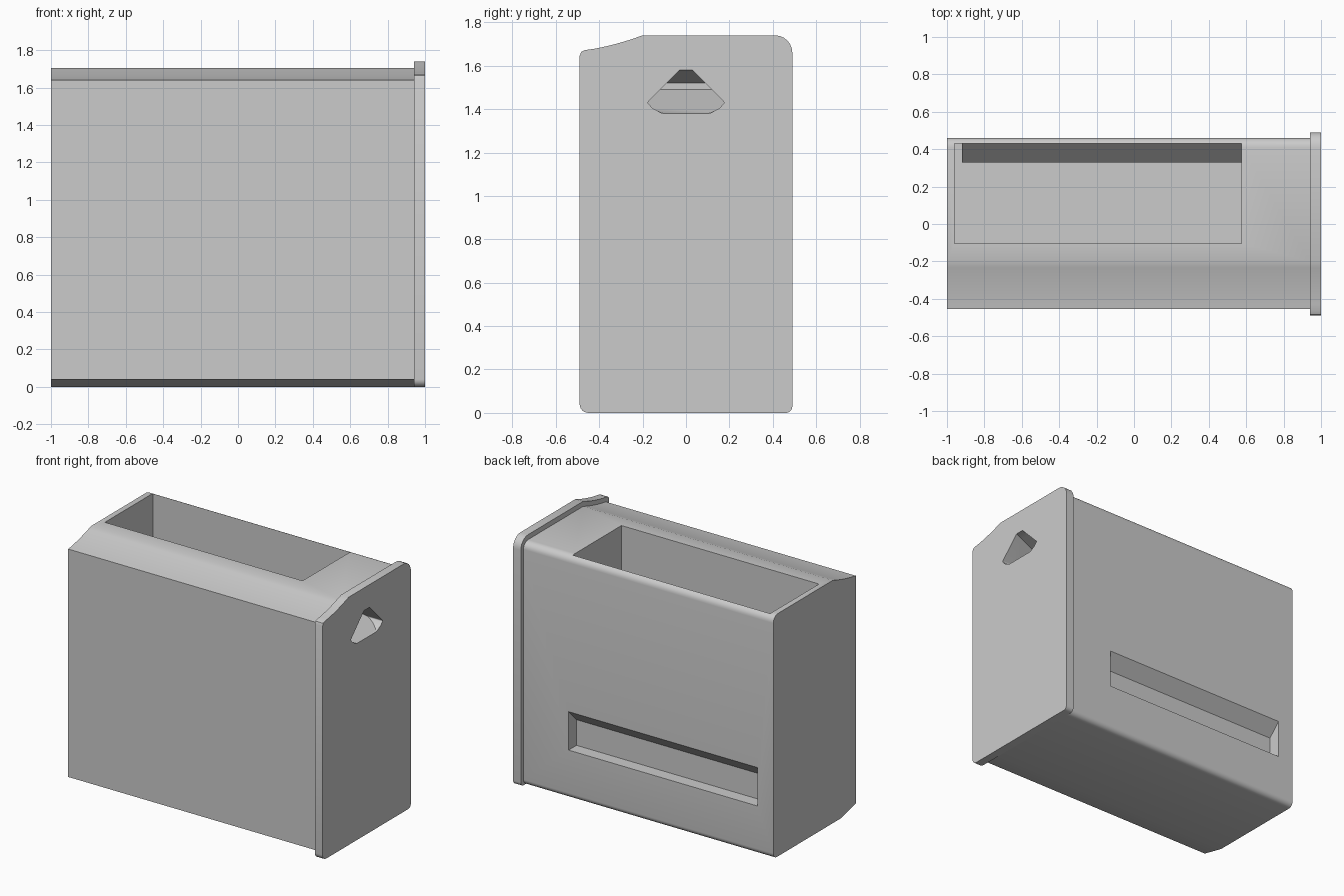
import bpy, bmesh, math
from mathutils import Vector

if "Cube" in bpy.data.objects:
    bpy.data.objects.remove(bpy.data.objects["Cube"])

grey = bpy.data.materials.new("plain_grey")
grey.diffuse_color = (0.6, 0.6, 0.6, 1)
grey.use_nodes = True
grey.node_tree.nodes["Principled BSDF"].inputs["Base Color"].default_value = grey.diffuse_color


def rounded(points, steps=6):
    """Profile from (u, v, radius) corners, radius 0 keeps the corner sharp."""
    out = []
    for i, (u, v, r) in enumerate(points):
        p = Vector((u, v))
        if r == 0:
            out.append(p)
            continue
        a = (Vector(points[i - 1][:2]) - p).normalized()
        b = (Vector(points[(i + 1) % len(points)][:2]) - p).normalized()
        half = a.angle(b) / 2
        centre = p + (a + b).normalized() * r / math.sin(half)
        start = p + a * r / math.tan(half) - centre
        end = p + b * r / math.tan(half) - centre
        sweep = start.angle_signed(end)
        for k in range(steps + 1):
            t = -sweep * k / steps
            c, s = math.cos(t), math.sin(t)
            out.append(centre + Vector((c * start.x - s * start.y, s * start.x + c * start.y)))
    return out


def scoop(a, ctrl, b, steps=8):
    """Interior points of a shallow concave curve."""
    a, c, b = Vector(a), Vector(ctrl), Vector(b)
    ts = [k / steps for k in range(1, steps)]
    return [(*(a * (1 - t) ** 2 + c * 2 * t * (1 - t) + b * t * t), 0) for t in ts]


def prism(name, profile, lo, hi, axis="x"):
    """Extrude a yz profile along x, or an xz profile along y."""
    place = (lambda d, p: (d, p[0], p[1])) if axis == "x" else (lambda d, p: (p[0], d, p[1]))
    bm = bmesh.new()
    ends = [[bm.verts.new(place(d, p)) for p in profile] for d in (lo, hi)]
    n = len(profile)
    bm.faces.new(ends[0])
    bm.faces.new(ends[1][::-1])
    for i in range(n):
        j = (i + 1) % n
        bm.faces.new((ends[0][i], ends[1][i], ends[1][j], ends[0][j]))
    bmesh.ops.recalc_face_normals(bm, faces=bm.faces)
    mesh = bpy.data.meshes.new(name)
    bm.to_mesh(mesh)
    bm.free()
    mesh.materials.append(grey)
    ob = bpy.data.objects.new(name, mesh)
    bpy.context.collection.objects.link(ob)
    return ob


def boolean(ob, cutter, operation="DIFFERENCE"):
    mod = ob.modifiers.new("cut", "BOOLEAN")
    mod.operation, mod.object, mod.solver = operation, cutter, "EXACT"
    bpy.context.view_layer.objects.active = ob
    bpy.ops.object.modifier_apply(modifier=mod.name)


# Main body: scooped front top edge, chamfered front bottom, rounded back edges
body = prism("body", rounded(
    [(-0.285, 0, 0), (0.46, 0, 0.04), (0.46, 1.705, 0.05), (-0.2, 1.705, 0)]
    + scoop((-0.2, 1.705), (-0.33, 1.66), (-0.455, 1.64))
    + [(-0.455, 1.64, 0), (-0.455, 0.04, 0)]), -1, 0.94)

# End plate: slightly larger outline
end_plate = prism("end_plate", rounded(
    [(-0.49, 0, 0.04), (0.49, 0, 0.03), (0.49, 1.74, 0.08), (-0.2, 1.74, 0)]
    + scoop((-0.2, 1.74), (-0.335, 1.69), (-0.46, 1.672))
    + [(-0.465, 1.672, 0), (-0.483, 1.664, 0), (-0.49, 1.645, 0)]), 0.94, 1)

# Open-topped compartment, with the inner shell of the back recess left standing
cavity = prism("cavity_cutter", [(-0.105, 0.04), (0.43, 0.04), (0.43, 1.8), (-0.105, 1.8)], -0.96, 0.575)
shell = prism("recess_shell", [(0.33, 0.3), (0.5, 0.3), (0.5, 0.73), (0.43, 0.66), (0.33, 0.55)], -0.92, 0.7)
boolean(cavity, shell)

# Long recess in the back, with a sloping ceiling
recess = prism("recess_cutter", [(0.372, 0.34), (0.5, 0.34), (0.5, 0.65), (0.46, 0.61), (0.372, 0.52)], -0.876, 0.59)

# Finger grip: rounded triangular outline narrowing to a thin back wall
grip = prism("grip_cutter", rounded(
    [(-0.11, 1.38, 0.05), (0.11, 1.38, 0.05), (0.155, 1.405, 0.02), (0.178, 1.43, 0.008),
     (0.03, 1.58, 0), (-0.03, 1.58, 0), (-0.178, 1.43, 0.008), (-0.155, 1.405, 0.02)]), 0.7, 1.02)
wedge = prism("grip_wedge", [(1.02, 1.585), (0.75, 1.52), (0.75, 1.49), (1.02, 1.371)], -0.3, 0.3, "y")
boolean(grip, wedge, "INTERSECT")

for cutter in (cavity, recess, grip):
    boolean(body, cutter)
boolean(end_plate, grip)
for helper in (cavity, shell, recess, grip, wedge):
    bpy.data.objects.remove(helper)

# Smooth the rounded edges, keep the corners sharp
for ob in (body, end_plate):
    bpy.ops.object.select_all(action="DESELECT")
    ob.select_set(True)
    bpy.context.view_layer.objects.active = ob
    bpy.ops.object.shade_smooth_by_angle(angle=math.radians(25))
